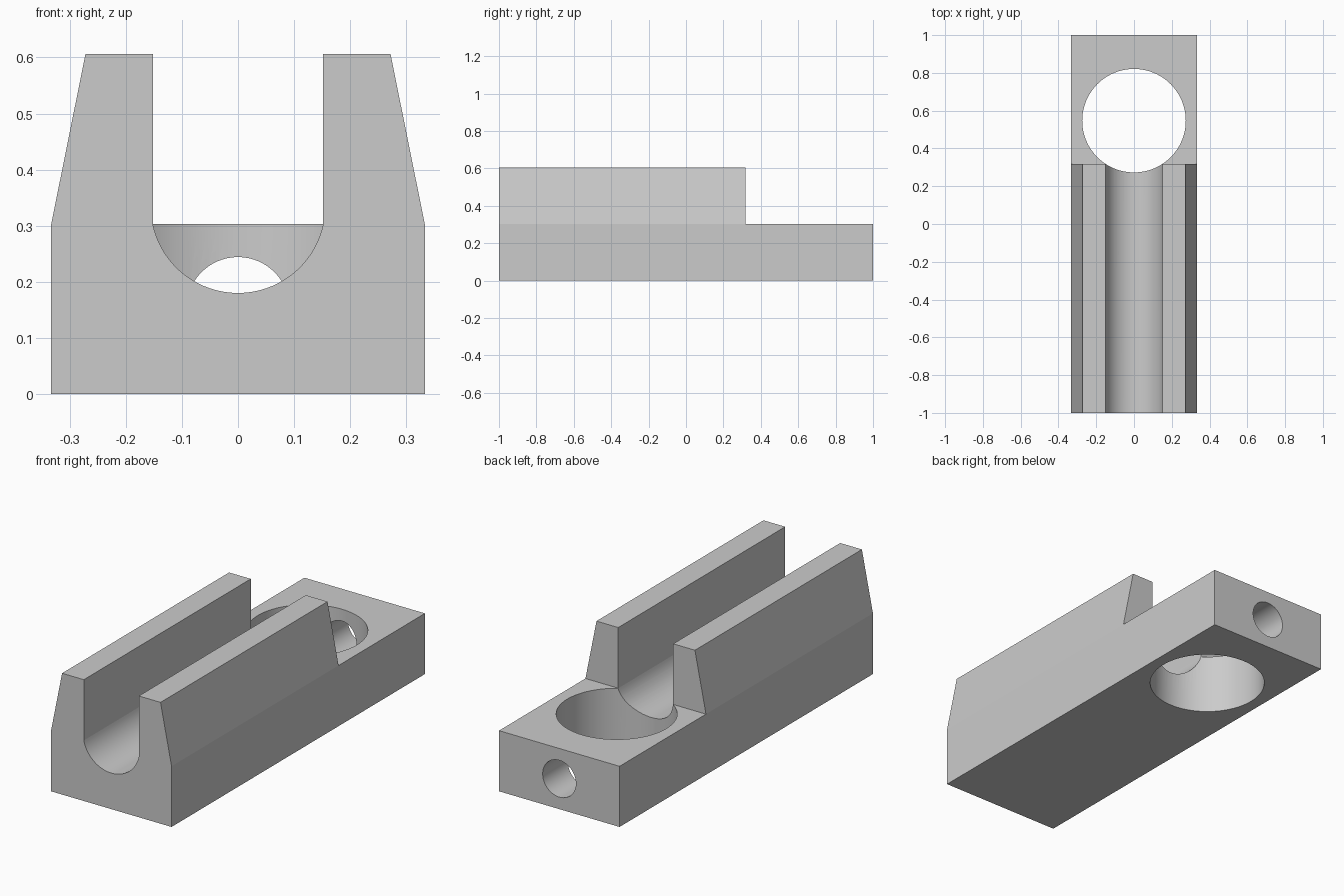
import bpy, bmesh
from math import asin, sin, cos, pi, radians

if "Cube" in bpy.data.objects:
    bpy.data.objects.remove(bpy.data.objects["Cube"], do_unlink=True)

HALF_W, STEP_Z, TOP_Z = 0.333, 0.303, 0.606
SLOT, SLOT_R, SLOT_FLOOR = 0.152, 0.1555, 0.18

grey = bpy.data.materials.new("plain grey")
grey.use_nodes = True
colour = (0.6, 0.6, 0.6, 1)
grey.diffuse_color = colour
grey.node_tree.nodes["Principled BSDF"].inputs["Base Color"].default_value = colour


def prism(name, outline, axis, start, end):
    """Extrude a closed 2D outline along y (outline is x, z) or z (outline is x, y)."""
    bm = bmesh.new()
    place = (lambda a, b: (a, start, b)) if axis == "y" else (lambda a, b: (a, b, start))
    face = bm.faces.new([bm.verts.new(place(a, b)) for a, b in outline])
    made = bmesh.ops.extrude_face_region(bm, geom=[face])["geom"]
    shift = (0, end - start, 0) if axis == "y" else (0, 0, end - start)
    bmesh.ops.translate(bm, verts=[v for v in made if isinstance(v, bmesh.types.BMVert)], vec=shift)
    bmesh.ops.recalc_face_normals(bm, faces=bm.faces)
    mesh = bpy.data.meshes.new(name)
    bm.to_mesh(mesh)
    bm.free()
    mesh.materials.append(grey)
    obj = bpy.data.objects.new(name, mesh)
    bpy.context.collection.objects.link(obj)
    return obj


def circle(cx, cy, r, n=96):
    return [(cx + r * cos(2 * pi * i / n), cy + r * sin(2 * pi * i / n)) for i in range(n)]


# Body: straight lower sides, tapered upper sides
body = prism("block_body", [(-HALF_W, 0), (HALF_W, 0), (HALF_W, STEP_Z),
                            (0.272, TOP_Z), (-0.272, TOP_Z), (-HALF_W, STEP_Z)], "y", -1, 1)

# Rear step
step = prism("step_cutter", [(-1, STEP_Z), (1, STEP_Z), (1, 1), (-1, 1)], "y", 0.318, 1.2)

# Round-bottomed channel, ending inside the large hole
sweep, n = asin(SLOT / SLOT_R), 40
arc = [-sweep + 2 * sweep * i / n for i in range(n + 1)]
slot_line = [(SLOT_R * sin(a), SLOT_FLOOR + SLOT_R * (1 - cos(a))) for a in arc]
channel = prism("channel_cutter", slot_line + [(SLOT, 1), (-SLOT, 1)], "y", -1.2, 0.5)

# Large vertical hole and small rear bore
hole = prism("hole_cutter", circle(0, 0.547, 0.274), "z", -0.2, 0.8)
bore = prism("bore_cutter", circle(0, 0.152, 0.092), "y", 0.547, 1.2)

cutters = [step, channel, hole, bore]
for cutter in cutters:
    cutter.hide_render = True
    mod = body.modifiers.new(cutter.name, "BOOLEAN")
    mod.operation, mod.solver, mod.object = "DIFFERENCE", "EXACT", cutter

# Apply the cuts and remove the helpers
bpy.ops.object.select_all(action="DESELECT")
body.select_set(True)
bpy.context.view_layer.objects.active = body
for cutter in cutters:
    bpy.ops.object.modifier_apply(modifier=cutter.name)
    bpy.data.objects.remove(cutter, do_unlink=True)
bpy.ops.object.shade_smooth_by_angle(angle=radians(8))
